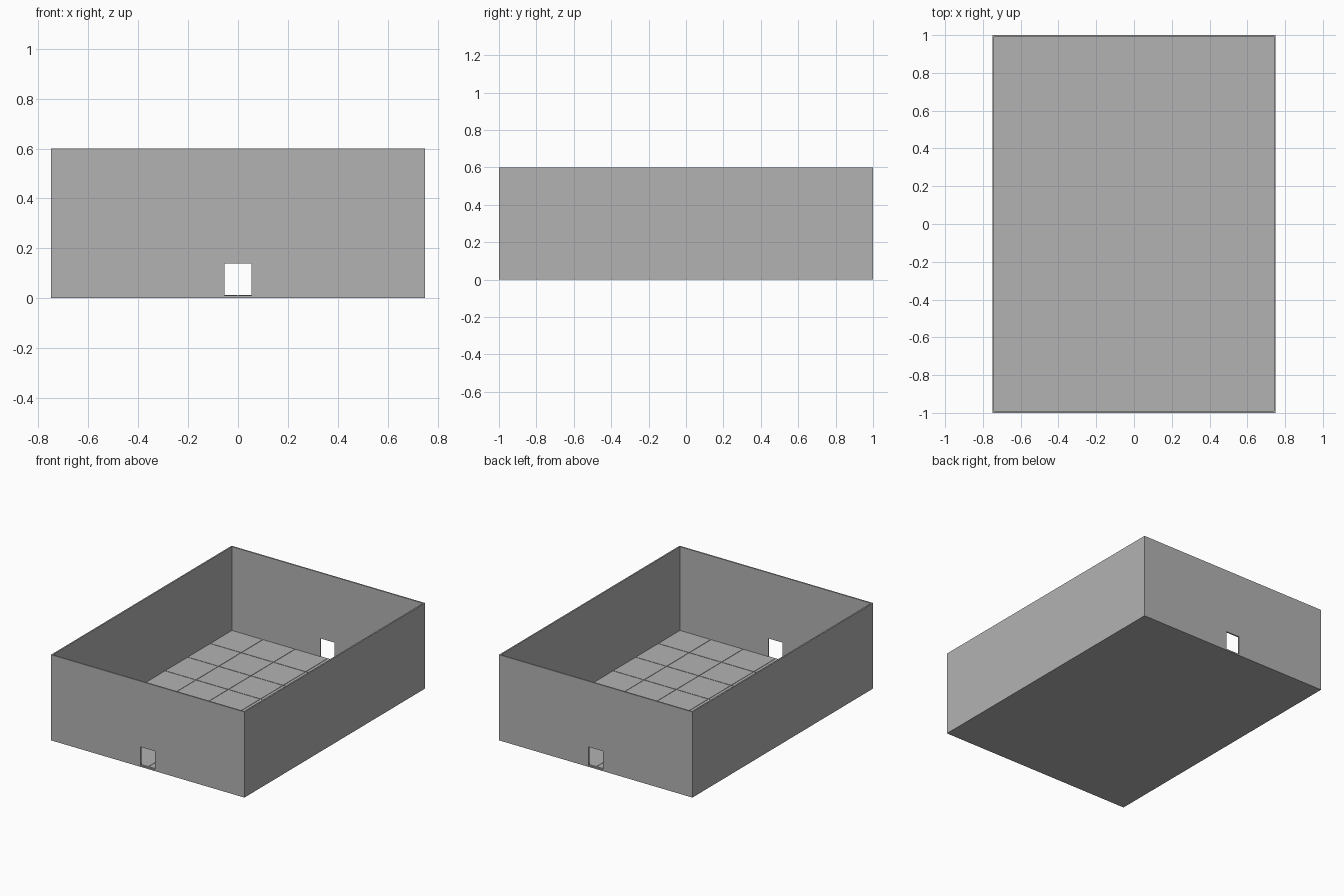
import bpy, bmesh
from mathutils import Matrix

if "Cube" in bpy.data.objects:
    bpy.data.objects.remove(bpy.data.objects["Cube"])

HX, HY, H = 0.75, 1.0, 0.6      # half width, half length, wall height
T = 0.01                        # wall and slab thickness
DOOR_W, DOOR_TOP = 0.055, 0.14  # half width and top of the doorways
TILE, GAP, TILE_H = 0.25, 0.004, 0.0025

grey = bpy.data.materials.new("plain grey")
grey.diffuse_color = (0.45, 0.45, 0.45, 1)
grey.use_nodes = True
grey.node_tree.nodes["Principled BSDF"].inputs["Base Color"].default_value = grey.diffuse_color


def finish(name, bm):
    bmesh.ops.recalc_face_normals(bm, faces=bm.faces)
    me = bpy.data.meshes.new(name)
    bm.to_mesh(me)
    bm.free()
    me.materials.append(grey)
    ob = bpy.data.objects.new(name, me)
    bpy.context.collection.objects.link(ob)
    return ob


def add_box(bm, lo, hi):
    size = [b - a for a, b in zip(lo, hi)]
    mid = [(a + b) / 2 for a, b in zip(lo, hi)]
    bmesh.ops.create_cube(bm, size=1, matrix=Matrix.Translation(mid) @ Matrix.Diagonal((*size, 1)))


# Floor slab
bm = bmesh.new()
add_box(bm, (-HX, -HY, 0), (HX, HY, T))
finish("floor_slab", bm)

# Long side walls
for name, s in (("left_wall", -1), ("right_wall", 1)):
    bm = bmesh.new()
    xs = sorted((s * HX, s * (HX - T)))
    add_box(bm, (xs[0], -HY, T), (xs[1], HY, H))
    finish(name, bm)

# End walls, each an extruded outline with a doorway notch
W = HX - T
outline = [(-W, T), (-DOOR_W, T), (-DOOR_W, DOOR_TOP), (DOOR_W, DOOR_TOP),
           (DOOR_W, T), (W, T), (W, H), (-W, H)]
for name, y in (("front_wall", -HY), ("back_wall", HY - T)):
    bm = bmesh.new()
    face = bm.faces.new([bm.verts.new((x, y, z)) for x, z in outline])
    ext = bmesh.ops.extrude_face_region(bm, geom=[face])
    verts = [v for v in ext["geom"] if isinstance(v, bmesh.types.BMVert)]
    bmesh.ops.translate(bm, verts=verts, vec=(0, T, 0))
    finish(name, bm)

# Floor tiles with narrow joints, trimmed at the walls
bm = bmesh.new()
for i in range(-3, 3):
    for j in range(-4, 4):
        x0, x1 = i * TILE + GAP / 2, (i + 1) * TILE - GAP / 2
        y0, y1 = j * TILE + GAP / 2, (j + 1) * TILE - GAP / 2
        add_box(bm, (max(x0, -HX + T), max(y0, -HY + T), T),
                (min(x1, HX - T), min(y1, HY - T), T + TILE_H))
finish("floor_tiles", bm)
